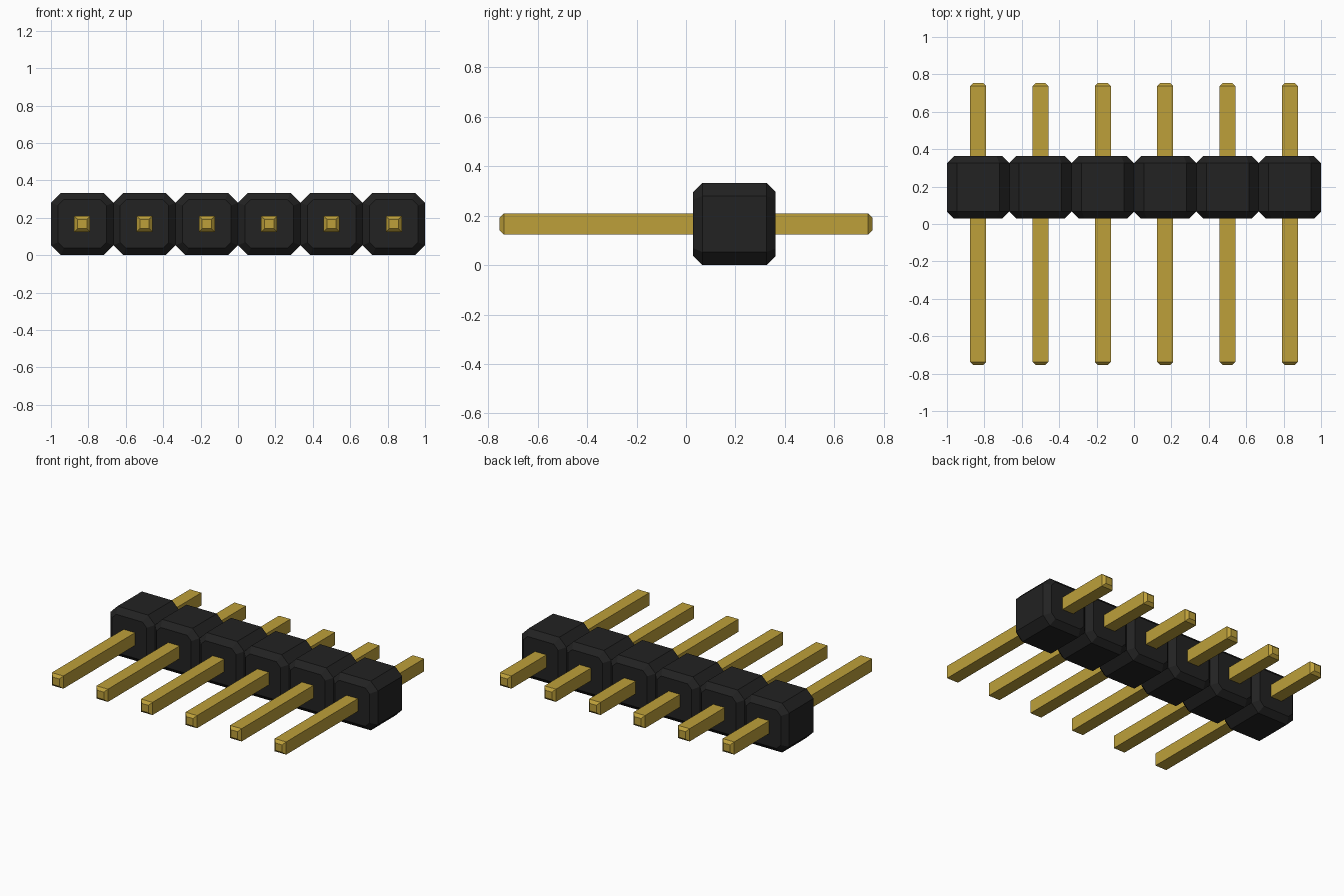
import bpy
import bmesh

cube = bpy.data.objects.get("Cube")
if cube:
    bpy.data.objects.remove(cube, do_unlink=True)

COUNT = 6
PITCH = 2 / COUNT
HALF = PITCH / 2


def material(name, color):
    mat = bpy.data.materials.new(name)
    mat.use_nodes = True
    mat.diffuse_color = color
    mat.node_tree.nodes["Principled BSDF"].inputs["Base Color"].default_value = color
    return mat


def outline(half, cut):
    """Square outline in x and z, with its corners cut when cut > 0."""
    if cut == 0:
        return [(-half, -half), (half, -half), (half, half), (-half, half)]
    k = half - cut
    return [(-k, -half), (k, -half), (half, -k), (half, k),
            (k, half), (-k, half), (-half, k), (-half, -k)]


def loft(name, sections, mat):
    """Mesh skinned along y through sections of (y, half width, corner cut)."""
    bm = bmesh.new()
    rings = [[bm.verts.new((x, y, z)) for x, z in outline(half, cut)]
             for y, half, cut in sections]
    n = len(rings[0])
    for a, b in zip(rings, rings[1:]):
        for i in range(n):
            j = (i + 1) % n
            bm.faces.new((a[i], a[j], b[j], b[i]))
    bm.faces.new(rings[0])
    bm.faces.new(rings[-1])
    bmesh.ops.recalc_face_normals(bm, faces=bm.faces)
    mesh = bpy.data.meshes.new(name)
    bm.to_mesh(mesh)
    bm.free()
    mesh.materials.append(mat)
    return mesh


black = material("black plastic", (0.016, 0.016, 0.016, 1))
gold = material("gold metal", (0.51, 0.35, 0.042, 1))

# Housing block: octagonal prism with bevelled front and back rims
BEVEL, CUT = 0.037, 0.053
inner = (HALF - BEVEL, CUT - BEVEL * 0.586)
block_mesh = loft("housing_block", [
    (-HALF, *inner), (-HALF + BEVEL, HALF, CUT),
    (HALF - BEVEL, HALF, CUT), (HALF, *inner)], black)

# Square pin with tapered tips
END, TAPER, WIDE, TIP = 0.755, 0.018, 0.043, 0.025
pin_mesh = loft("pin", [
    (-END, TIP, 0), (-END + TAPER, WIDE, 0),
    (END - TAPER, WIDE, 0), (END, TIP, 0)], gold)

# Row of blocks, each with its pin passing through
for i in range(COUNT):
    x = -1 + HALF + i * PITCH
    for name, mesh, y in (("housing_block", block_mesh, 0.196), ("pin", pin_mesh, 0)):
        obj = bpy.data.objects.new(f"{name}_{i + 1}", mesh)
        obj.location = (x, y, HALF)
        bpy.context.collection.objects.link(obj)
